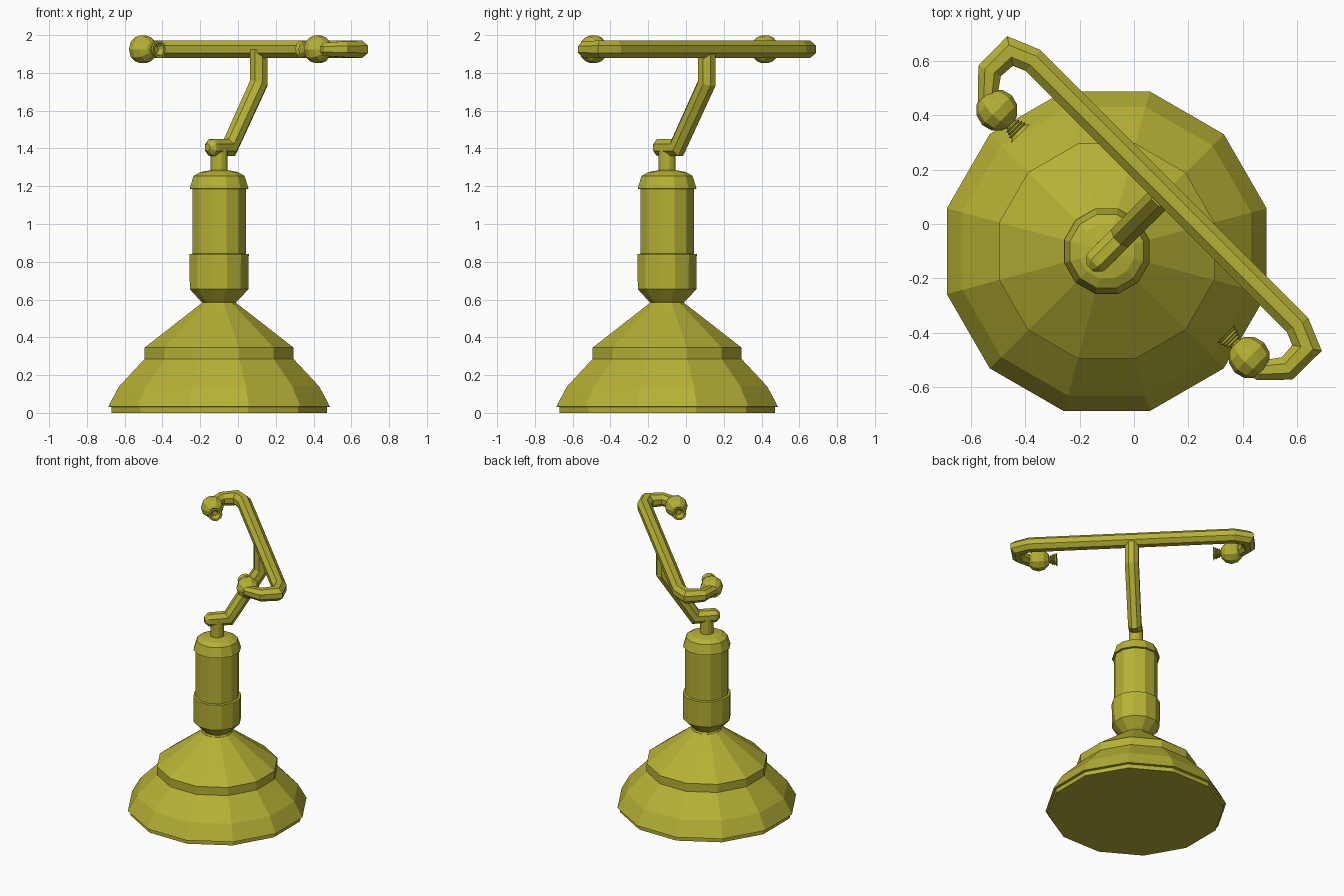
import bpy, bmesh, math
from mathutils import Vector, Matrix

if "Cube" in bpy.data.objects:
    bpy.data.objects.remove(bpy.data.objects["Cube"])

mat = bpy.data.materials.new("olive_yellow")
mat.diffuse_color = (0.47, 0.44, 0.035, 1)
mat.use_nodes = True
mat.node_tree.nodes["Principled BSDF"].inputs["Base Color"].default_value = mat.diffuse_color
C = -0.1          # x and y of the vertical axis
BZ = 1.925        # height of the crossbar


def finish(name, bm):
    bmesh.ops.recalc_face_normals(bm, faces=bm.faces)
    me = bpy.data.meshes.new(name)
    bm.to_mesh(me)
    bm.free()
    me.materials.append(mat)
    ob = bpy.data.objects.new(name, me)
    bpy.context.collection.objects.link(ob)
    return ob


def skin(name, rings):
    """Bridge equal-sized rings of points and cap both ends."""
    bm = bmesh.new()
    vs = [[bm.verts.new(p) for p in ring] for ring in rings]
    n = len(vs[0])
    for a, b in zip(vs, vs[1:]):
        for i in range(n):
            j = (i + 1) % n
            bm.faces.new((a[i], a[j], b[j], b[i]))
    bm.faces.new(vs[0][::-1])
    bm.faces.new(vs[-1])
    return finish(name, bm)


def lathe(name, profile, n, matrix, phase=0.0):
    return skin(name, [[matrix @ Vector((r * math.cos(phase + 2 * math.pi * i / n),
                                         r * math.sin(phase + 2 * math.pi * i / n), z))
                        for i in range(n)] for r, z in profile])


def tube(name, path, normal, n=8):
    """Sweep an n-gon along a planar path of (point, radius), mitred at bends."""
    pts = [Vector(p) for p, r in path]
    normal = Vector(normal).normalized()
    rings = []
    for k, (p, (_, r)) in enumerate(zip(pts, path)):
        t0 = (p - pts[max(k - 1, 0)]).normalized() if k else (pts[1] - p).normalized()
        t1 = (pts[k + 1] - p).normalized() if k < len(pts) - 1 else t0
        t = (t0 + t1).normalized()
        side = normal.cross(t) / max(t.dot(t0), 0.6)
        rings.append([p + r * (side * math.cos(a) + normal * math.sin(a))
                      for a in [2 * math.pi * (i + 0.5) / n for i in range(n)]])
    return skin(name, rings)


# Turned parts on the main axis, radii measured across the flats
def turned(name, profile):
    k = 1 / math.cos(math.radians(15))
    lathe(name, [(r * k, z) for r, z in profile], 12,
          Matrix.Translation((C, C, 0)), math.radians(15))


turned("base_bell", [(0.57, 0), (0.57, 0.03), (0.587, 0.033), (0.53, 0.14),
                     (0.395, 0.285), (0.395, 0.345), (0.10, 0.575)])
turned("neck_ring", [(0.10, 0.57), (0.09, 0.585), (0.105, 0.60), (0.155, 0.655),
                     (0.157, 0.84), (0.14, 0.843)])
turned("handle", [(0.142, 0.84), (0.142, 1.185), (0.156, 1.187), (0.135, 1.255),
                  (0.10, 1.275), (0.045, 1.285)])
turned("stem", [(0.045, 1.28), (0.045, 1.40)])

# Bent arm lying in the diagonal vertical plane
arm = [(-0.162, 1.405, 0.02), (-0.145, 1.405, 0.045), (-0.135, 1.405, 0.048),
       (-0.045, 1.405, 0.048), (0.11, 1.745, 0.05), (0.11, BZ, 0.05)]
tube("bent_arm", [((u, u, z), r) for u, z, r in arm], (1, -1, 0))

# Crossbar with hooked ends, mirrored across the diagonal
half = [(0.60, -0.37, 0.05), (0.635, -0.455, 0.05), (0.562, -0.53, 0.046),
        (0.46, -0.537, 0.038), (0.42, -0.505, 0.036)]
bar = [(y, x, r) for x, y, r in reversed(half)] + half
tube("crossbar", [((x, y, BZ), r) for x, y, r in bar], (0, 0, 1))

# Ball and ridged nozzle at each end of the crossbar
ball = [(max(0.077 * math.sin(math.pi * i / 6), 0.004), -0.077 * math.cos(math.pi * i / 6))
        for i in range(7)]
nozzle = [(0.022, 0.06), (0.022, 0.078), (0.033, 0.082), (0.027, 0.088), (0.037, 0.093),
          (0.031, 0.099), (0.042, 0.104), (0.035, 0.110), (0.048, 0.122),
          (0.034, 0.122), (0.018, 0.098)]
for side, x, y, d in (("right", 0.423, -0.49, (-1, 1, 0)), ("left", -0.503, 0.418, (1, -1, 0))):
    m = Matrix.Translation((x, y, BZ)) @ Vector(d).to_track_quat('Z', 'Y').to_matrix().to_4x4()
    lathe("end_ball_" + side, ball, 10, m)
    lathe("nozzle_" + side, nozzle, 10, m)
